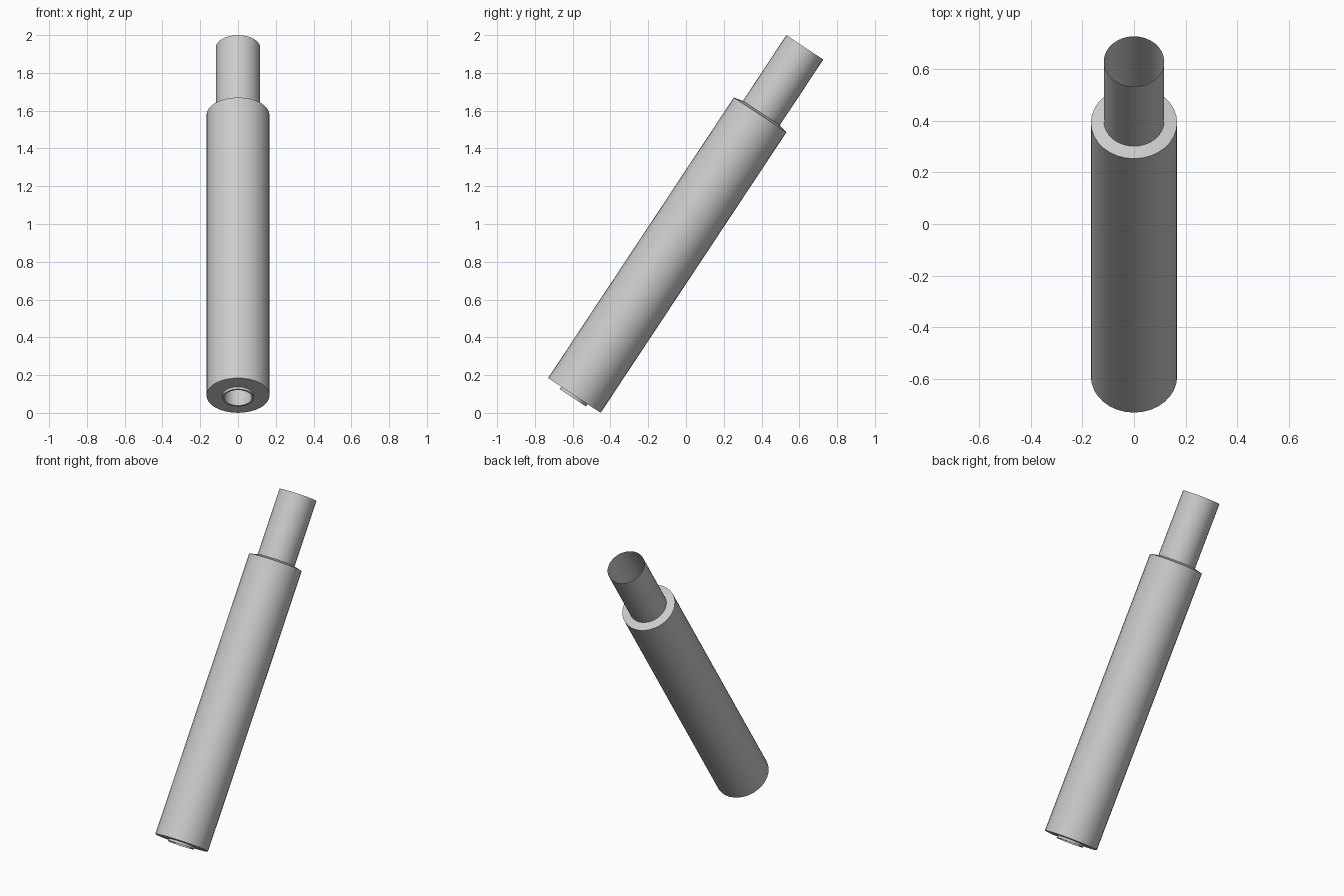
import bpy, bmesh, math
from mathutils import Matrix

if "Cube" in bpy.data.objects:
    bpy.data.objects.remove(bpy.data.objects["Cube"])

SIDES = 32
BASE = (0.0, -0.591, 0.0925)            # centre of the body's lower end
TILT = math.atan2(1.22, 1.8425)         # lean towards +y
PLACE = Matrix.Translation(BASE) @ Matrix.Rotation(-TILT, 4, 'X')


def lathe(name, profile):
    """Revolve (radius, height) points around the tilted axis, open ended."""
    bm = bmesh.new()
    rings = []
    for r, h in profile:
        rings.append([bm.verts.new((r * math.cos(2 * math.pi * i / SIDES),
                                    r * math.sin(2 * math.pi * i / SIDES), h))
                      for i in range(SIDES)])
    for a, b in zip(rings, rings[1:]):
        for i in range(SIDES):
            j = (i + 1) % SIDES
            bm.faces.new((a[i], a[j], b[j], b[i]))
    bm.transform(PLACE)
    mesh = bpy.data.meshes.new(name)
    bm.to_mesh(mesh)
    bm.free()
    obj = bpy.data.objects.new(name, mesh)
    bpy.context.collection.objects.link(obj)
    bpy.ops.object.select_all(action='DESELECT')
    obj.select_set(True)
    bpy.context.view_layer.objects.active = obj
    bpy.ops.object.shade_smooth_by_angle(angle=math.radians(30))
    return obj


# Wide sleeve with its flat lower ring and slightly raised upper shoulder
lathe("outer_sleeve", [(0.083, 0.0), (0.167, 0.0), (0.167, 1.781), (0.117, 1.793)])

# Narrow open tube rising out of the shoulder
lathe("upper_tube", [(0.117, 1.793), (0.117, 2.21)])

# Short thin-walled nozzle at the lower end, open inside
lathe("lower_nozzle", [(0.074, 0.15), (0.074, -0.015), (0.083, -0.015), (0.083, 0.0)])
